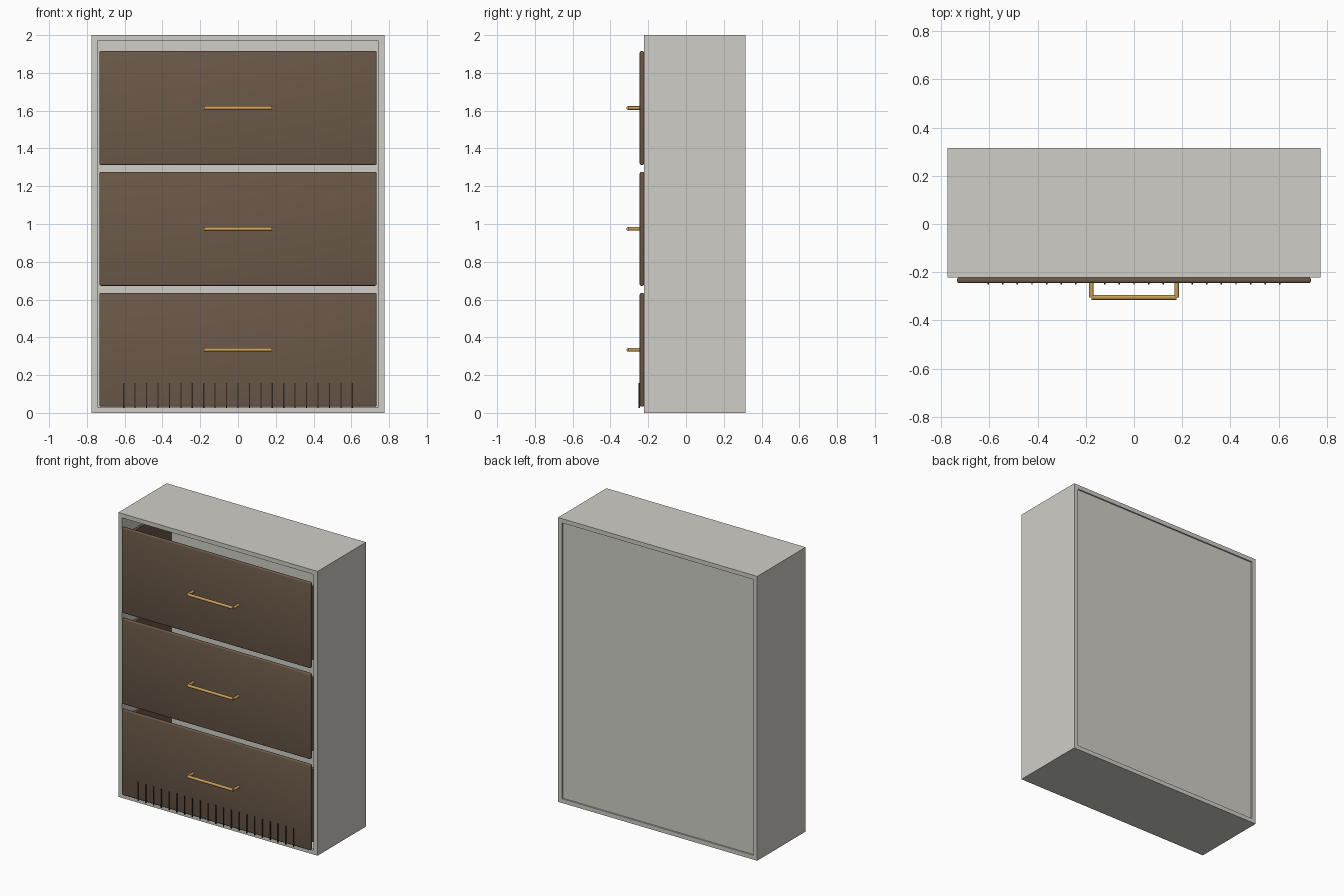
import bpy, bmesh, math
from mathutils import Matrix, Vector

if "Cube" in bpy.data.objects:
    bpy.data.objects.remove(bpy.data.objects["Cube"])


def material(name, rgb):
    lin = [((c / 255 + 0.055) / 1.055) ** 2.4 for c in rgb]
    m = bpy.data.materials.new(name)
    m.diffuse_color = (*lin, 1)
    m.use_nodes = True
    m.node_tree.nodes["Principled BSDF"].inputs["Base Color"].default_value = m.diffuse_color
    return m


GREY = material("warm grey paint", (207, 206, 198))
BROWN = material("brown wood", (107, 89, 73))
DARK = material("dark groove", (48, 38, 31))
BRASS = material("brass", (200, 156, 88))


def finish(name, bm, mat):
    me = bpy.data.meshes.new(name)
    bm.to_mesh(me)
    bm.free()
    me.materials.append(mat)
    ob = bpy.data.objects.new(name, me)
    bpy.context.collection.objects.link(ob)
    return ob


def box(name, x, y, z, mat, bevel=0):
    """Box from (min, max) ranges, optionally with rounded edges."""
    bm = bmesh.new()
    lo, hi = Vector((x[0], y[0], z[0])), Vector((x[1], y[1], z[1]))
    size = hi - lo
    bmesh.ops.create_cube(bm, size=1, matrix=Matrix.Translation((lo + hi) / 2)
                          @ Matrix.Diagonal((*size, 1)))
    if bevel:
        bmesh.ops.bevel(bm, geom=bm.edges[:], offset=bevel, segments=3,
                        profile=0.5, affect='EDGES')
    ob = finish(name, bm, mat)
    if bevel:
        smooth(ob)
    return ob


def rod(name, a, b, r, mat):
    """Cylinder between two points."""
    a, b = Vector(a), Vector(b)
    d = b - a
    bm = bmesh.new()
    bmesh.ops.create_cone(bm, cap_ends=True, segments=20, radius1=r, radius2=r,
                          depth=d.length, matrix=Matrix.Translation((a + b) / 2)
                          @ d.to_track_quat('Z', 'Y').to_matrix().to_4x4())
    ob = finish(name, bm, mat)
    smooth(ob)
    return ob


def smooth(ob):
    bpy.ops.object.select_all(action='DESELECT')
    ob.select_set(True)
    bpy.context.view_layer.objects.active = ob
    bpy.ops.object.shade_smooth_by_angle(angle=math.radians(40))


W, T = 0.775, 0.03            # half width, board thickness
FRONT, BACK = -0.223, 0.315   # carcass depth
IN = W - T

# Carcass: sides, top, bottom and recessed back
for side, s in (("left", -1), ("right", 1)):
    box(side + "_side_panel", sorted((s * IN, s * W)), (FRONT, BACK), (0, 2), GREY)
box("top_panel", (-IN, IN), (FRONT, BACK), (2 - T, 2), GREY)
box("bottom_panel", (-IN, IN), (FRONT, BACK), (0, T), GREY)
box("back_panel", (-IN, IN), (0.285, 0.305), (T, 2 - T), GREY)

# Three drawers, each with front, box sides, base and handle
for i, name in enumerate(("lower", "middle", "upper")):
    z0 = 0.033 + 0.64 * i
    z1, zc = z0 + 0.602, z0 + 0.301
    box(name + "_drawer_front", (-0.734, 0.734), (-0.245, FRONT + 0.001),
        (z0, z1), BROWN, 0.008)
    for side, s in (("left", -1), ("right", 1)):
        box(f"{name}_drawer_{side}_side", sorted((s * 0.70, s * 0.72)),
            (FRONT, 0.26), (z0 + 0.04, z1 - 0.05), BROWN)
        rod(f"{name}_handle_{side}_post", (s * 0.177, -0.244, zc),
            (s * 0.177, -0.305, zc), 0.0095, BRASS)
    box(name + "_drawer_base", (-0.70, 0.70), (FRONT, 0.26),
        (z0 + 0.04, z0 + 0.055), BROWN)
    rod(name + "_handle_bar", (-0.177, -0.305, zc), (0.177, -0.305, zc), 0.01, BRASS)

# Row of thin vertical slats along the foot of the lower drawer
for k in range(21):
    x = (k - 10) * 0.0605
    box(f"slat_{k + 1}", (x - 0.003, x + 0.003), (-0.251, -0.244), (0.027, 0.157), DARK)
